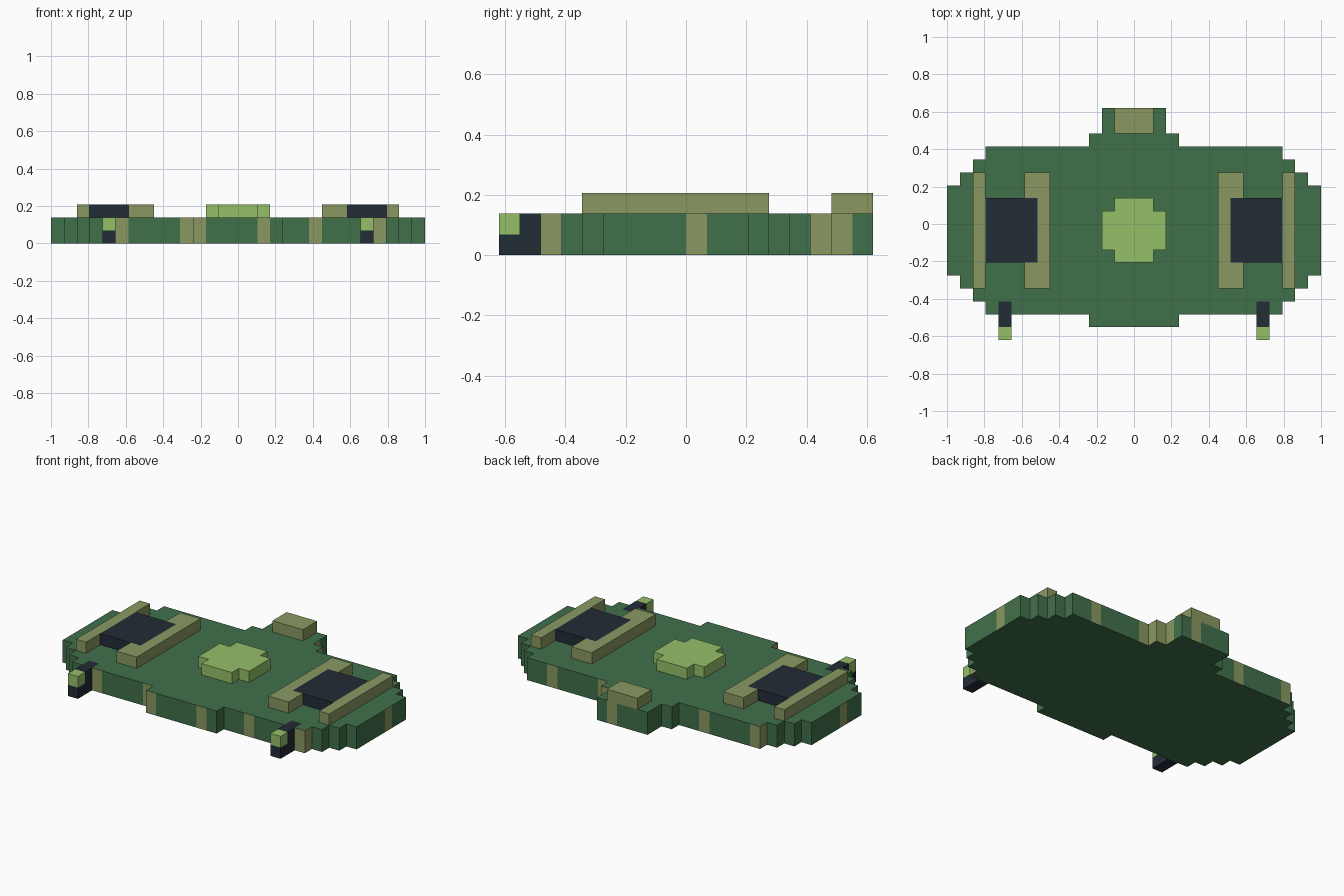
import bpy, bmesh

if "Cube" in bpy.data.objects:
    bpy.data.objects.remove(bpy.data.objects["Cube"])

U = 2 / 29            # one block
NX, NY = 29, 18       # blocks across and deep


def material(name, rgb):
    m = bpy.data.materials.new(name)
    m.diffuse_color = (*rgb, 1)
    m.use_nodes = True
    m.node_tree.nodes["Principled BSDF"].inputs["Base Color"].default_value = m.diffuse_color
    return m


GREEN = material("hull green", (0.053, 0.162, 0.069))
OLIVE = material("olive trim", (0.252, 0.318, 0.120))
LIGHT = material("light green", (0.301, 0.527, 0.141))
DARK = material("dark slate", (0.016, 0.025, 0.037))


def slab(name, rows, z0, z1, mats, rule=None):
    """Closed slab of blocks; rows are (j0, j1, i0, i1) spans on the block grid."""
    cells = {(i, j) for j0, j1, i0, i1 in rows
             for j in range(j0, j1) for i in range(i0, i1)}
    bm = bmesh.new()
    verts = {}

    def v(i, j, k):
        if (i, j, k) not in verts:
            verts[i, j, k] = bm.verts.new(((i - NX / 2) * U, (j - NY / 2) * U, k * U))
        return verts[i, j, k]

    for i, j in sorted(cells):
        ring = [(i, j), (i + 1, j), (i + 1, j + 1), (i, j + 1)]
        faces = [("top", [v(*p, z1) for p in ring]),
                 ("bottom", [v(*p, z0) for p in reversed(ring)])]
        for n, (di, dj) in enumerate([(0, -1), (1, 0), (0, 1), (-1, 0)]):
            if (i + di, j + dj) not in cells:
                a, b = ring[n], ring[(n + 1) % 4]
                faces.append(("side", [v(*a, z0), v(*b, z0), v(*b, z1), v(*a, z1)]))
        for kind, vs in faces:
            f = bm.faces.new(vs)
            f.material_index = rule(kind, i, j) if rule else 0
    me = bpy.data.meshes.new(name)
    bm.to_mesh(me)
    bm.free()
    for m in mats:
        me.materials.append(m)
    ob = bpy.data.objects.new(name, me)
    bpy.context.collection.objects.link(ob)


def pair(name, rows, z0, z1, mat):
    """Left slab and its mirrored twin."""
    slab(name + "_left", rows, z0, z1, [mat])
    slab(name + "_right", [(a, b, NX - d, NX - c) for a, b, c, d in rows], z0, z1, [mat])


# Hull: stepped outline, slanting olive stripes on the walls, dark barrel ends on deck
def hull_colour(kind, i, j):
    if kind == "side":
        return 1 if (i + j) % 5 == 2 else 0
    return 2 if kind == "top" and j == 2 and i in (4, 24) else 0


hull_rows = [(1, 2, 11, 18), (2, 3, 3, 26), (3, 4, 2, 27), (4, 5, 1, 28), (5, 12, 0, 29),
             (12, 13, 1, 28), (13, 14, 2, 27), (14, 15, 3, 26), (15, 16, 11, 18), (16, 18, 12, 17)]
slab("hull", hull_rows, 0, 2, [GREEN, OLIVE, DARK], hull_colour)

# Raised centre dome and rear block
slab("centre_dome", [(6, 7, 13, 16), (7, 10, 12, 17), (10, 11, 13, 16)], 2, 3, [LIGHT])
slab("rear_block", [(16, 18, 13, 16)], 2, 3, [OLIVE])

# Side pods: two rails with a dark panel let into the inner one
pair("outer_rail", [(4, 13, 2, 3)], 2, 3, OLIVE)
pair("inner_rail", [(4, 6, 6, 8), (6, 11, 7, 8), (11, 13, 6, 8)], 2, 3, OLIVE)
pair("dark_panel", [(6, 11, 3, 7)], 2, 3, DARK)

# Front barrels with glowing tips
pair("barrel", [(1, 2, 4, 5)], 0, 2, DARK)
pair("barrel_foot", [(0, 1, 4, 5)], 0, 1, DARK)
pair("barrel_tip", [(0, 1, 4, 5)], 1, 2, LIGHT)
